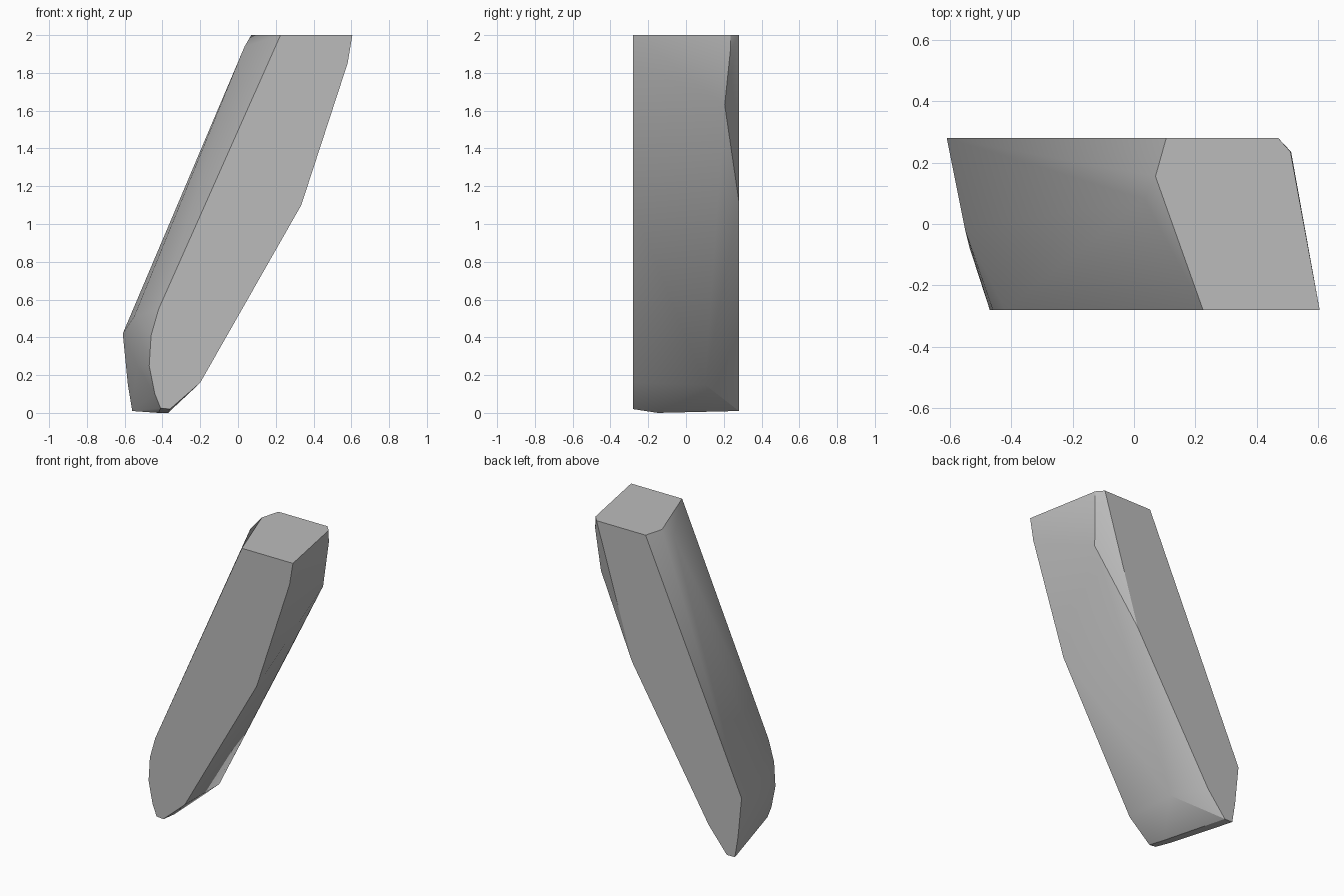
import bpy
import bmesh
import math

# Remove the default object
default_cube = bpy.data.objects.get("Cube")
if default_cube:
    bpy.data.objects.remove(default_cube, do_unlink=True)

HALF_DEPTH = 0.28


def make_material(name, colour):
    material = bpy.data.materials.new(name)
    material.use_nodes = True
    material.diffuse_color = colour
    shader = material.node_tree.nodes["Principled BSDF"]
    shader.inputs["Base Color"].default_value = colour
    return material


def outline(profile, depth):
    """Place an x-z profile on a flat side at the given depth."""
    return [(x, depth, z) for x, z in profile]


def hull_object(name, points, material):
    """Wrap the points in a chiselled solid with flat cut sides."""
    mesh = bpy.data.meshes.new(name)
    bm = bmesh.new()
    for point in points:
        bm.verts.new(point)
    result = bmesh.ops.convex_hull(bm, input=bm.verts)
    loose = {v for v in result["geom_interior"] + result["geom_unused"]
             if isinstance(v, bmesh.types.BMVert) and v.is_valid}
    bmesh.ops.delete(bm, geom=list(loose), context="VERTS")
    # Merge the triangles of each flat side into one face
    bmesh.ops.dissolve_limit(bm, angle_limit=math.radians(0.5),
                             verts=bm.verts, edges=bm.edges)
    bmesh.ops.recalc_face_normals(bm, faces=bm.faces)
    bm.to_mesh(mesh)
    bm.free()
    mesh.materials.append(material)
    obj = bpy.data.objects.new(name, mesh)
    bpy.context.collection.objects.link(obj)
    return obj


# Front side, from the top round the lower tip
front = outline([
    (0.225, 2), (0.605, 2), (0.58, 1.85), (0.335, 1.1), (-0.2, 0.16),
    (-0.36, 0.02), (-0.41, 0.025), (-0.44, 0.1), (-0.47, 0.25),
    (-0.46, 0.41), (-0.42, 0.55)], -HALF_DEPTH)

# Back side, narrower and shifted toward the lean
back = outline([
    (0.105, 2), (0.47, 2), (0.205, 1.12), (-0.365, 0.175),
    (-0.5, 0.01), (-0.56, 0.01), (-0.583, 0.15), (-0.61, 0.42)], HALF_DEPTH)

# Rounded ridge along the upper slope
ridge = [(0.07, 0.155, 2), (0.035, 0.08, 1.94), (-0.55, -0.02, 0.51),
         (-0.535, -0.08, 0.25)]

# Chipped corner at the upper back
chip = [(0.51, 0.235, 2), (0.512, 0.235, 1.92), (0.49, 0.205, 1.63)]

# Worn lower edge and foot
foot = [(-0.21, 0.1, 0.15), (-0.37, -0.15, 0), (-0.42, -0.15, 0)]

stone = make_material("stone_grey", (0.5, 0.5, 0.5, 1))
pillar = hull_object("leaning_stone_pillar",
                     front + back + ridge + chip + foot, stone)

# Soft slopes with crisp cut edges
bpy.ops.object.select_all(action="DESELECT")
pillar.select_set(True)
bpy.context.view_layer.objects.active = pillar
bpy.ops.object.shade_smooth_by_angle(angle=math.radians(30))
